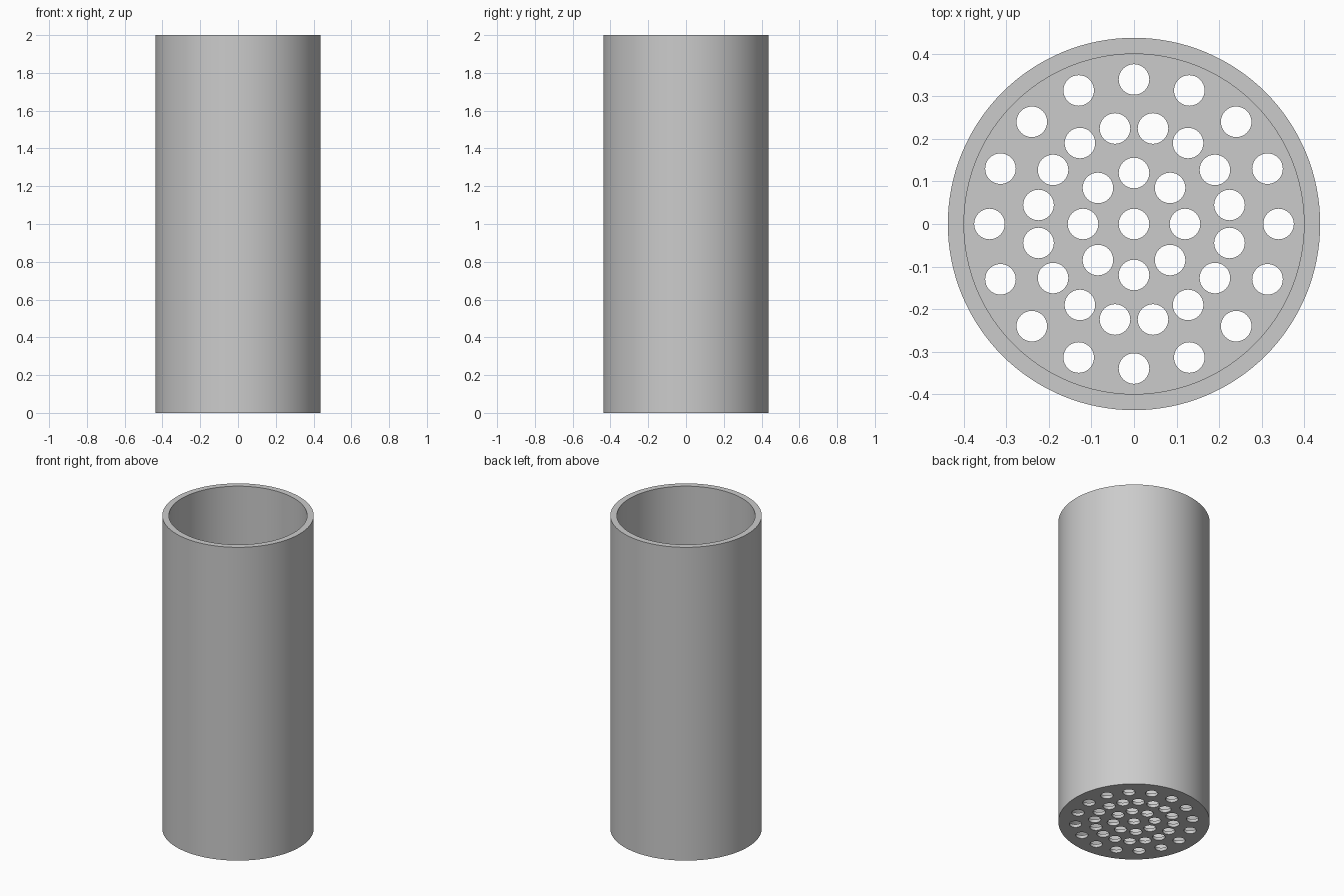
import bpy, math

if "Cube" in bpy.data.objects:
    bpy.data.objects.remove(bpy.data.objects["Cube"], do_unlink=True)

HEIGHT, OUTER, INNER = 2.0, 0.438, 0.40
FLOOR = 0.02
HOLE = 0.036
# perforation rings: radius, hole count, angular offset in steps
RINGS = [(0, 1, 0), (0.12, 8, 0), (0.229, 16, 0.5), (0.34, 16, 0)]

gray = bpy.data.materials.new("light gray")
gray.use_nodes = True
gray.diffuse_color = (0.6, 0.6, 0.6, 1)
gray.node_tree.nodes["Principled BSDF"].inputs["Base Color"].default_value = (0.6, 0.6, 0.6, 1)


def cylinder(name, radius, bottom, top, sides, x=0, y=0):
    bpy.ops.mesh.primitive_cylinder_add(
        vertices=sides, radius=radius, depth=top - bottom,
        location=(x, y, (bottom + top) / 2))
    obj = bpy.context.object
    obj.name = name
    obj.data.materials.append(gray)
    return obj


def cut(target, cutter):
    mod = target.modifiers.new("cut", "BOOLEAN")
    mod.operation = "DIFFERENCE"
    mod.solver = "EXACT"
    mod.object = cutter
    bpy.context.view_layer.objects.active = target
    bpy.ops.object.modifier_apply(modifier=mod.name)
    bpy.data.objects.remove(cutter, do_unlink=True)


# Open cup: solid body hollowed from the top down to a thin floor
cup = cylinder("perforated_cup", OUTER, 0, HEIGHT, 128)
cut(cup, cylinder("hollow_cutter", INNER, FLOOR, HEIGHT + 0.1, 128))

# Concentric drain holes through the floor
drills = []
for radius, count, offset in RINGS:
    for i in range(count):
        a = math.tau * (i + offset) / count
        drills.append(cylinder("drill", HOLE, -0.1, FLOOR + 0.1, 32,
                               radius * math.cos(a), radius * math.sin(a)))
bpy.ops.object.select_all(action="DESELECT")
for d in drills:
    d.select_set(True)
bpy.context.view_layer.objects.active = drills[0]
bpy.ops.object.join()
cut(cup, bpy.context.object)

# Smooth round walls, crisp rims
bpy.ops.object.select_all(action="DESELECT")
cup.select_set(True)
bpy.context.view_layer.objects.active = cup
bpy.ops.object.shade_smooth_by_angle(angle=math.radians(30))
